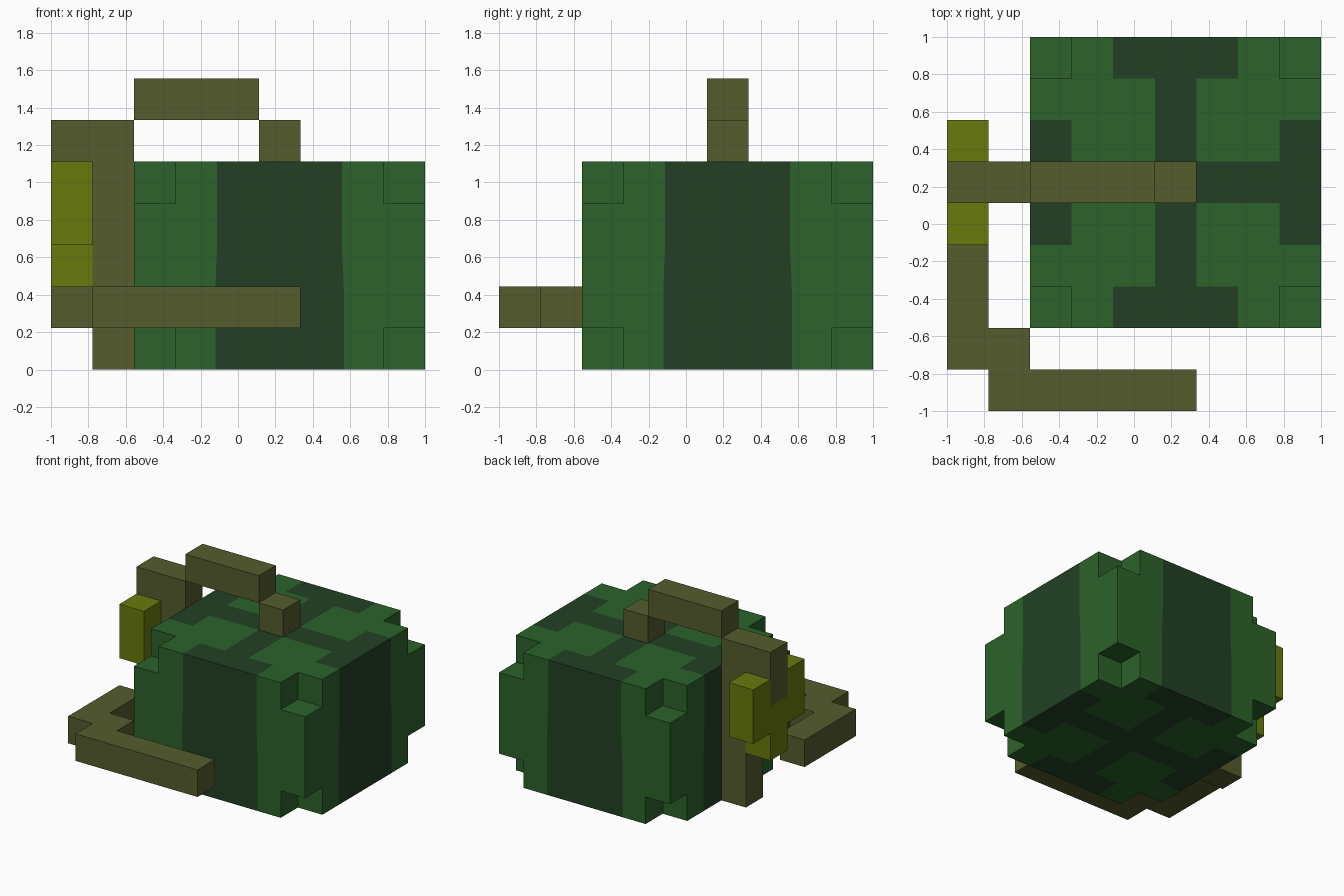
import bpy
import bmesh
from itertools import product
from mathutils import Vector

cube = bpy.data.objects.get("Cube")
if cube:
    bpy.data.objects.remove(cube, do_unlink=True)

U = 2 / 9  # size of one block
ORIGIN = Vector((-1, -1, 0))


def make_material(name, rgb):
    m = bpy.data.materials.new(name)
    m.use_nodes = True
    m.diffuse_color = (*rgb, 1)
    m.node_tree.nodes["Principled BSDF"].inputs["Base Color"].default_value = (*rgb, 1)
    return m


rind_green = make_material("rind green", (0.025, 0.122, 0.024))
stripe_green = make_material("stripe dark green", (0.016, 0.051, 0.018))
vine_olive = make_material("vine olive", (0.089, 0.107, 0.026))
leaf_yellow = make_material("leaf yellow green", (0.138, 0.195, 0.004))


def block(x, y, z):
    """Cells of a box given as (start, end) ranges in block units."""
    return set(product(range(*x), range(*y), range(*z)))


def voxel_mesh(cells, paint=None):
    """Outer skin of a set of cells, with material index from paint(cell, axis)."""
    bm = bmesh.new()
    verts = {}

    def vert(p):
        if p not in verts:
            verts[p] = bm.verts.new(ORIGIN + Vector(p) * U)
        return verts[p]

    for cell in sorted(cells):
        for axis, side in product(range(3), (0, 1)):
            neighbour = list(cell)
            neighbour[axis] += 2 * side - 1
            if tuple(neighbour) in cells:
                continue
            b, c = (axis + 1) % 3, (axis + 2) % 3
            loop = []
            for db, dc in ((0, 0), (1, 0), (1, 1), (0, 1)):
                p = list(cell)
                p[axis] += side
                p[b] += db
                p[c] += dc
                loop.append(vert(tuple(p)))
            face = bm.faces.new(loop if side else loop[::-1])
            if paint:
                face.material_index = paint(cell, axis)
    return bm, verts


def merge_flat(bm):
    bmesh.ops.dissolve_limit(bm, angle_limit=0.01, verts=bm.verts[:],
                             edges=bm.edges[:], delimit={'MATERIAL'})


def finish(name, bm, materials):
    mesh = bpy.data.meshes.new(name)
    bm.to_mesh(mesh)
    bm.free()
    for m in materials:
        mesh.materials.append(m)
    obj = bpy.data.objects.new(name, mesh)
    bpy.context.collection.objects.link(obj)
    return obj


# Melon body: a block with its eight corner cells missing
LO, HI, TALL = 2, 9, 5
body = block((LO, HI), (LO, HI), (0, TALL))
body -= set(product((LO, HI - 1), (LO, HI - 1), (0, TALL - 1)))


def melon_paint(cell, axis):
    i, j, k = cell[0] - LO, cell[1] - LO, cell[2]
    wide = (2, 3, 4)
    if axis == 0:
        return int(j in wide)
    if axis == 1:
        return int(i in wide)
    # Caps: a thin cross with wide ends
    cross = i == 3 or j == 3
    ends = (i in wide and j in (0, 6)) or (j in wide and i in (0, 6))
    return int(cross or ends)


bm, verts = voxel_mesh(body, melon_paint)

# Side stripes are a touch wider in the lower half
for (x, y, z), v in verts.items():
    if z <= 2:
        if y in (LO, HI) and x in (4, 7):
            v.co.x += 0.01 if x == 7 else -0.01
        if x in (LO, HI) and y in (4, 7):
            v.co.y += 0.01 if y == 7 else -0.01

merge_flat(bm)

# Round the pattern corners on the top and bottom caps
corners = []
for v in bm.verts:
    p = (v.co - ORIGIN) / U
    i, j, k = round(p.x) - LO, round(p.y) - LO, round(p.z)
    inner, outer = (2, 3, 4, 5), (1, 6)
    on_pattern = (i in outer and j in inner) or (j in outer and i in inner)
    if k in (0, TALL) and on_pattern and len(v.link_edges) == 2:
        corners.append(v)
bmesh.ops.bevel(bm, geom=corners, offset=0.035, offset_type='OFFSET',
                segments=3, profile=0.5, affect='VERTICES')
finish("melon_body", bm, [rind_green, stripe_green])

# Vine: stem on top, arch, trunk down the side
stem = block((5, 6), (5, 6), (5, 6))
arch = block((2, 5), (5, 6), (6, 7))
trunk = block((1, 2), (5, 6), (0, 6)) | block((0, 1), (5, 6), (4, 6))
bm, _ = voxel_mesh(stem | arch | trunk)
merge_flat(bm)
finish("climbing_vine", bm, [vine_olive])

# Vine: runner curling around the front
runner = block((0, 1), (1, 4), (1, 2)) | block((1, 2), (1, 2), (1, 2))
runner |= block((1, 6), (0, 1), (1, 2))
bm, _ = voxel_mesh(runner)
merge_flat(bm)
finish("front_vine", bm, [vine_olive])

# Leaf hanging from the vine
leaf = block((0, 1), (4, 7), (3, 5)) | block((0, 1), (5, 6), (2, 3))
leaf -= trunk
bm, _ = voxel_mesh(leaf)
merge_flat(bm)
finish("hanging_leaf", bm, [leaf_yellow])
